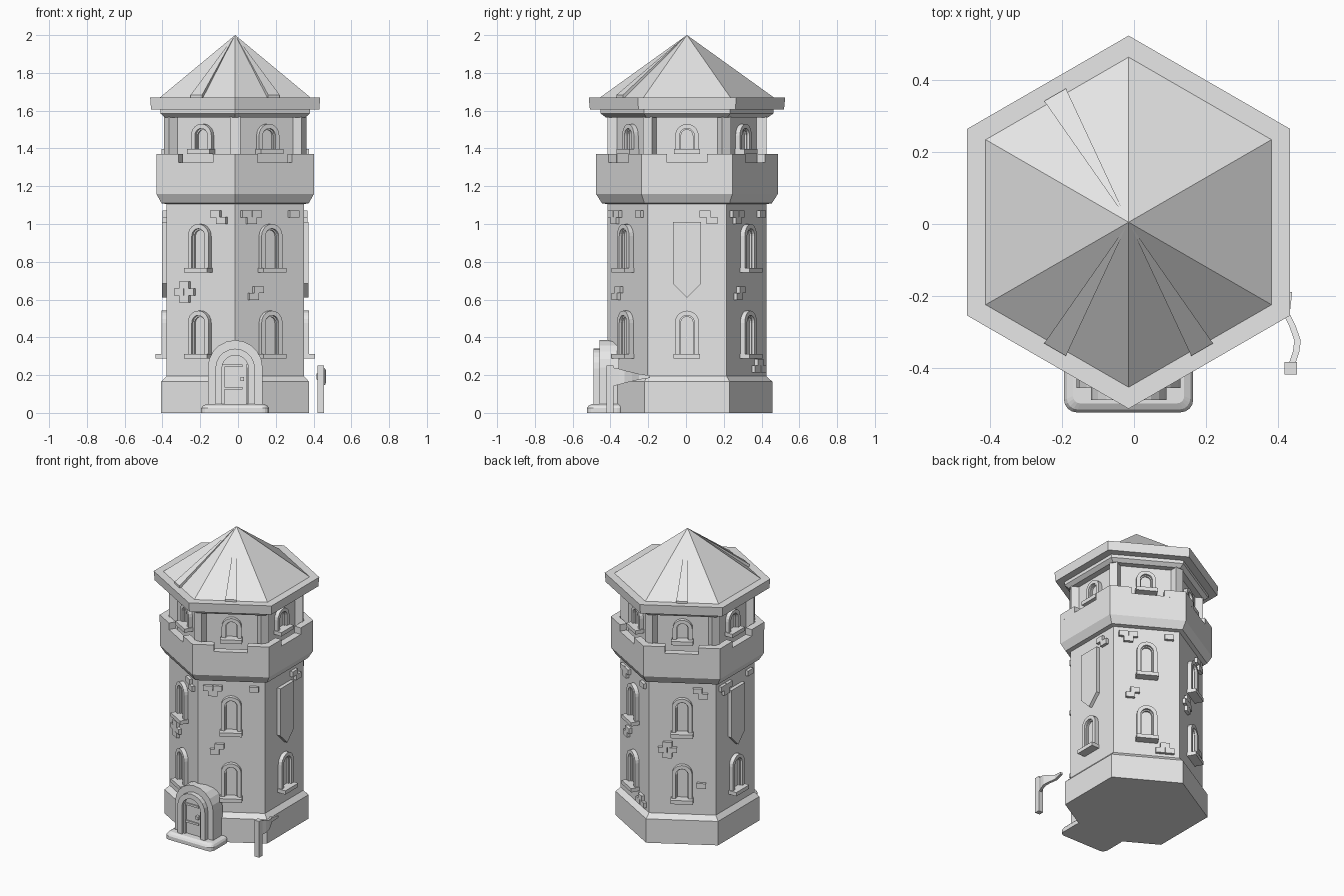
import bpy
import bmesh
from math import sin, cos, tan, radians, pi
from mathutils import Vector

cube = bpy.data.objects.get("Cube")
if cube:
    bpy.data.objects.remove(cube)

CX, CY = -0.015, 0.005
SIDES = [0, 60, 120, 180, 240, 300]
WALL, ROOM = 0.364, 0.333      # wall distances from the axis

stone = bpy.data.materials.new("light_grey_stone")
stone.use_nodes = True
stone.diffuse_color = (0.8, 0.8, 0.8, 1)
stone.node_tree.nodes["Principled BSDF"].inputs["Base Color"].default_value = (0.8, 0.8, 0.8, 1)


def at(a, d, t, z):
    """Point at distance d along direction a, t to the right seen from outside."""
    a = radians(a)
    return Vector((CX + d * cos(a) - t * sin(a), CY + d * sin(a) + t * cos(a), z))


def loft(bm, loops):
    """Closed solid through loops with equal point counts."""
    rings = [[bm.verts.new(p) for p in loop] for loop in loops]
    n = len(rings[0])
    for lo, hi in zip(rings, rings[1:]):
        for i in range(n):
            bm.faces.new((lo[i], lo[(i + 1) % n], hi[(i + 1) % n], hi[i]))
    bm.faces.new(rings[0][::-1])
    bm.faces.new(rings[-1])


def finish(name, bm):
    bmesh.ops.recalc_face_normals(bm, faces=bm.faces)
    mesh = bpy.data.meshes.new(name)
    bm.to_mesh(mesh)
    bm.free()
    mesh.materials.append(stone)
    obj = bpy.data.objects.new(name, mesh)
    bpy.context.collection.objects.link(obj)
    return obj


def hex_tier(name, profile):
    bm = bmesh.new()
    loft(bm, [[at(s + 30, r, 0, z) for s in SIDES] for r, z in profile])
    finish(name, bm)


def plate(bm, a, outline, d0, d1):
    """Extrude a (t, z) outline outward from d0 to d1 on side a."""
    loft(bm, [[at(a, d, t, z) for t, z in outline] for d in (d0, d1)])


def block(bm, a, t, z, w, h, d0, d1):
    x, y = w / 2, h / 2
    plate(bm, a, [(t - x, z - y), (t + x, z - y), (t + x, z + y), (t - x, z + y)], d0, d1)


def arch(half, z0, spring, n=10):
    curve = [(half * cos(pi * i / n), spring + half * sin(pi * i / n)) for i in range(n + 1)]
    return [(half, z0)] + curve + [(-half, z0)]


def arch_frame(bm, a, outer, inner, z0, spring, d0, d1):
    plate(bm, a, arch(outer, z0, spring) + arch(inner, z0, spring)[::-1], d0, d1)


# Tower tiers
hex_tier("tower_base", [(0.452, 0), (0.452, 0.165), (0.42, 0.195)])
hex_tier("tower_body", [(0.42, 0.15), (0.42, 1.12)])
hex_tier("parapet", [(0.42, 1.105), (0.45, 1.11), (0.482, 1.16), (0.482, 1.325),
                     (0.427, 1.325), (0.427, 1.28), (0.3, 1.28)])
hex_tier("upper_room", [(0.385, 1.27), (0.385, 1.59)])
hex_tier("roof_soffit", [(0.43, 1.565), (0.457, 1.585), (0.457, 1.615)])
hex_tier("roof_eave", [(0.514, 1.607), (0.52, 1.67)])
hex_tier("roof", [(0.467, 1.665), (0.0005, 2.0)])

# Corner merlons and corner pillars
merlons, pillars = bmesh.new(), bmesh.new()
out, inn, gap, k = 0.4175, 0.37, 0.105, tan(radians(30))
for a in SIDES:
    plan = [(a, out, gap), (a, out, out * k), (a + 60, out, -gap),
            (a + 60, inn, -gap), (a, inn, inn * k), (a, inn, gap)]
    loft(merlons, [[at(*p, z) for p in plan] for z in (1.32, 1.37)])
    block(pillars, a + 30, 0, 1.43, 0.055, 0.3, 0.36, 0.42)
finish("merlons", merlons)
finish("corner_pillars", pillars)

# Raised roof strips
strips = bmesh.new()
for a in (120, 240, 300):
    shape = [(0.41, -0.035), (0.41, 0.035), (0.02, 0.001), (0.02, -0.001)]
    loft(strips, [[at(a, r, t, 2 - 0.335 * r / 0.404 + lift * (r + 0.03)) for r, t in shape]
                  for lift in (-0.02, 0.055)])
finish("roof_strips", strips)


# Arched windows with sills
def window(bm, a, wall, z0, spring, half):
    arch_frame(bm, a, half, half * 0.62, z0, spring, wall - 0.01, wall + 0.027)
    arch_frame(bm, a, half * 0.63, half * 0.5, z0, spring, wall - 0.01, wall + 0.012)
    block(bm, a, 0, z0 - 0.005, half * 2.2, 0.026, wall - 0.01, wall + 0.058)


lower, middle, upper = bmesh.new(), bmesh.new(), bmesh.new()
banners = bmesh.new()
for a in SIDES:
    window(lower, a, WALL, 0.305, 0.477, 0.064)
    window(upper, a, ROOM, 1.388, 1.468, 0.062)
    if a in (0, 180):
        plate(banners, a, [(-0.075, 1.01), (-0.075, 0.685), (0, 0.61), (0.075, 0.685),
                           (0.075, 1.01)], WALL - 0.01, WALL + 0.024)
    else:
        window(middle, a, WALL, 0.76, 0.936, 0.064)
finish("lower_windows", lower)
finish("middle_windows", middle)
finish("upper_windows", upper)
finish("side_banners", banners)

# Protruding wall bricks, alternating between two layouts
pair = [(0.096, 1.053), (0.133, 1.018)]
cross = [(-0.093, 0.677), (-0.124, 0.64), (-0.062, 0.64), (-0.093, 0.603)]
trio = [(-0.147, 1.053), (-0.086, 1.053), (-0.116, 1.018), (0.143, 1.053)]
duo = [(-0.074, 0.652), (-0.104, 0.616)]
stack = [(0.116, 0.268), (0.086, 0.232), (0.146, 0.232)]
layout = {0: pair, 60: trio + duo + stack, 120: pair + cross + [(0.12, 0.4)],
          180: trio, 240: pair + cross, 300: trio + duo}
bricks = bmesh.new()
for a, spots in layout.items():
    for t, z in spots:
        block(bricks, a, t, z, 0.058, 0.036, WALL - 0.01, WALL + 0.02)
finish("wall_bricks", bricks)

# Door on the front corner
surround = bmesh.new()
arch_frame(surround, 270, 0.145, 0.1, 0.04, 0.24, 0.36, 0.462)
arch_frame(surround, 270, 0.105, 0.07, 0.04, 0.235, 0.36, 0.495)
finish("door_surround", surround)
door = bmesh.new()
plate(door, 270, arch(0.075, 0.04, 0.235), 0.38, 0.465)
finish("door", door)
fittings = bmesh.new()
for z in (0.13, 0.25):
    block(fittings, 270, -0.01, z, 0.1, 0.014, 0.46, 0.473)
for t in (-0.063, 0.063):
    block(fittings, 270, t, 0.15, 0.012, 0.21, 0.46, 0.478)
block(fittings, 270, 0.037, 0.18, 0.02, 0.022, 0.46, 0.488)
finish("door_fittings", fittings)


# Rounded doorstep
def rounded(hx, y0, y1, r, z, n=4):
    pts = []
    for q, (x, y) in enumerate([(hx, y1), (-hx, y1), (-hx, y0), (hx, y0)]):
        sx, sy = (1 if x > 0 else -1), (1 if y == y1 else -1)
        for i in range(n + 1):
            w = pi / 2 * (q + i / n)
            pts.append((CX + x - sx * r + r * cos(w), y - sy * r + r * sin(w), z))
    return pts


step = bmesh.new()
loft(step, [rounded(0.18, -0.525, -0.33, 0.035, 0), rounded(0.18, -0.525, -0.33, 0.035, 0.025),
            rounded(0.172, -0.517, -0.33, 0.03, 0.037), rounded(0.155, -0.5, -0.34, 0.02, 0.046)])
finish("doorstep", step)

# Post with a waving pennant
post = bmesh.new()
loft(post, [[(x, y, z) for x, y in ((0.42, -0.42), (0.455, -0.42), (0.455, -0.385), (0.42, -0.385))]
            for z in (0, 0.25)])
finish("pennant_post", post)
pennant = bmesh.new()
path = [(0.437, -0.4), (0.452, -0.355), (0.456, -0.325), (0.442, -0.285), (0.425, -0.25), (0.432, -0.19)]
loops = []
for i, (x, y) in enumerate(path):
    f = i / (len(path) - 1)
    top, bottom = 0.243 - 0.045 * f, 0.14 + 0.045 * f
    loops.append([(x - 0.009, y, bottom), (x + 0.009, y, bottom), (x + 0.009, y, top), (x - 0.009, y, top)])
loft(pennant, loops)
finish("pennant", pennant)
